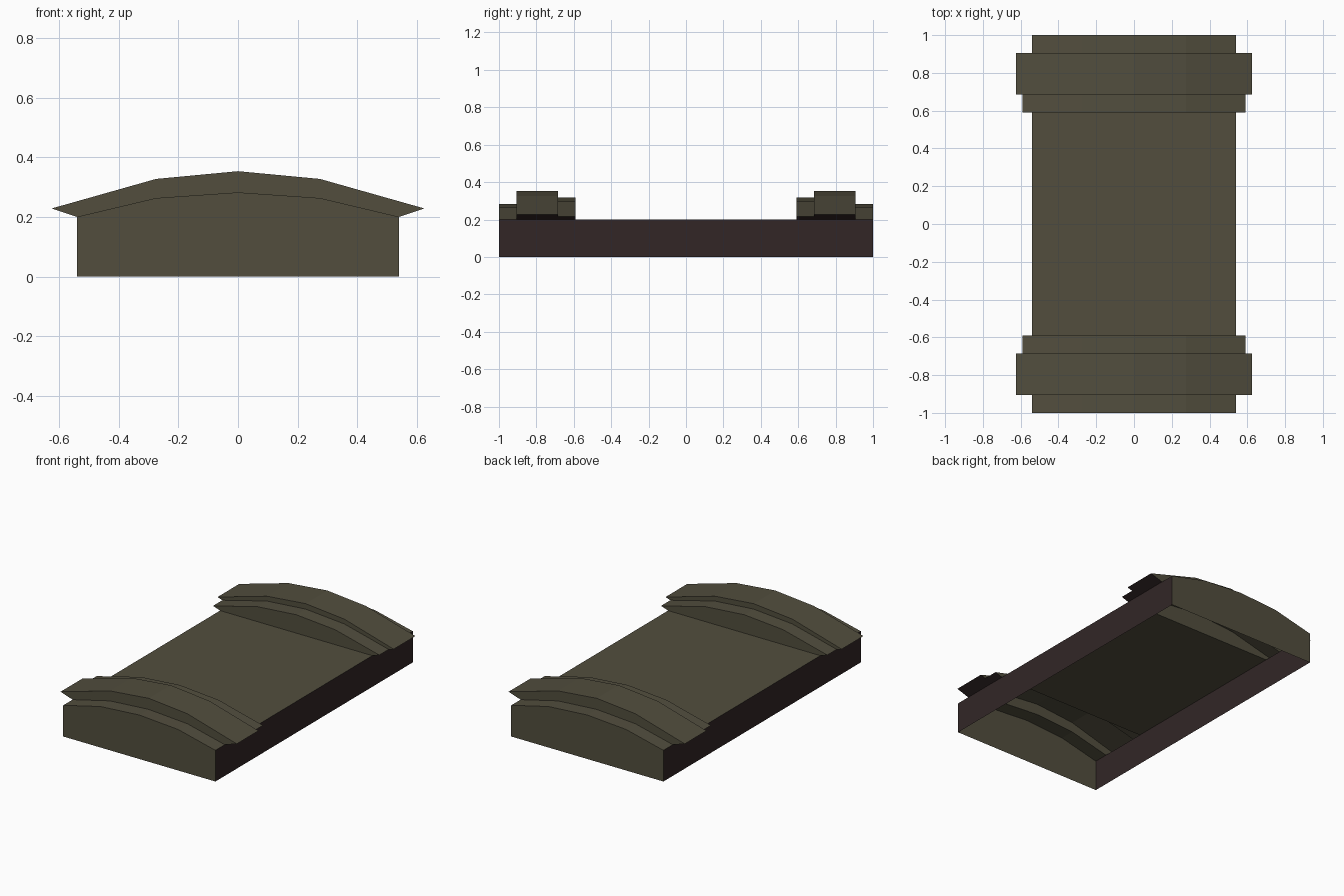
import bpy, bmesh

if "Cube" in bpy.data.objects:
    bpy.data.objects.remove(bpy.data.objects["Cube"])

# Flat colours
def material(name, rgb):
    m = bpy.data.materials.new(name)
    m.diffuse_color = (*rgb, 1)
    m.use_nodes = True
    m.node_tree.nodes["Principled BSDF"].inputs["Base Color"].default_value = m.diffuse_color
    return m

olive = material("dull olive", (0.084, 0.076, 0.048))
maroon = material("dark maroon", (0.032, 0.0194, 0.0194))

W = 0.54      # half width of the body
H = 0.20      # wall height
MID = 0.275   # x of the arch break


# Half-open cross-section: wall, flared eave, faceted arch, eave, wall
def section(edge_x, edge_z, mid_z, top_z):
    half = [(W, 0), (W, H), (edge_x, edge_z), (MID, mid_z)]
    return [(-x, z) for x, z in half] + [(0, top_z)] + half[::-1]


flat = section(W, H, H, H)
low = section(W, H, 0.263, 0.282)
big = section(0.625, 0.228, 0.327, 0.353)
step = section(0.59, 0.217, 0.296, 0.318)

# Sections from the front end to the middle, mirrored to the back end
front = [(-1, low), (-0.905, low), (-0.905, big), (-0.685, big),
         (-0.685, step), (-0.59, step), (-0.59, flat)]
stations = front + [(-y, s) for y, s in reversed(front)]

# Stepped shell, open underneath
bm = bmesh.new()
rings = [[bm.verts.new((x, y, z)) for x, z in s] for y, s in stations]
last = len(flat) - 2
for a, b in zip(rings, rings[1:]):
    for i in range(last + 1):
        f = bm.faces.new((a[i], a[i + 1], b[i + 1], b[i]))
        same_y = abs(a[0].co.y - b[0].co.y) < 1e-6
        # Walls and eave undersides are maroon
        f.material_index = int(not same_y and i in (0, 1, last - 1, last))
bm.faces.new(rings[0])
bm.faces.new(rings[-1][::-1])
bmesh.ops.remove_doubles(bm, verts=bm.verts, dist=1e-5)
bmesh.ops.dissolve_degenerate(bm, edges=bm.edges, dist=1e-5)
bmesh.ops.recalc_face_normals(bm, faces=bm.faces)

mesh = bpy.data.meshes.new("cover_shell")
bm.to_mesh(mesh)
bm.free()
mesh.materials.append(olive)
mesh.materials.append(maroon)
bpy.context.collection.objects.link(bpy.data.objects.new("cover_shell", mesh))
